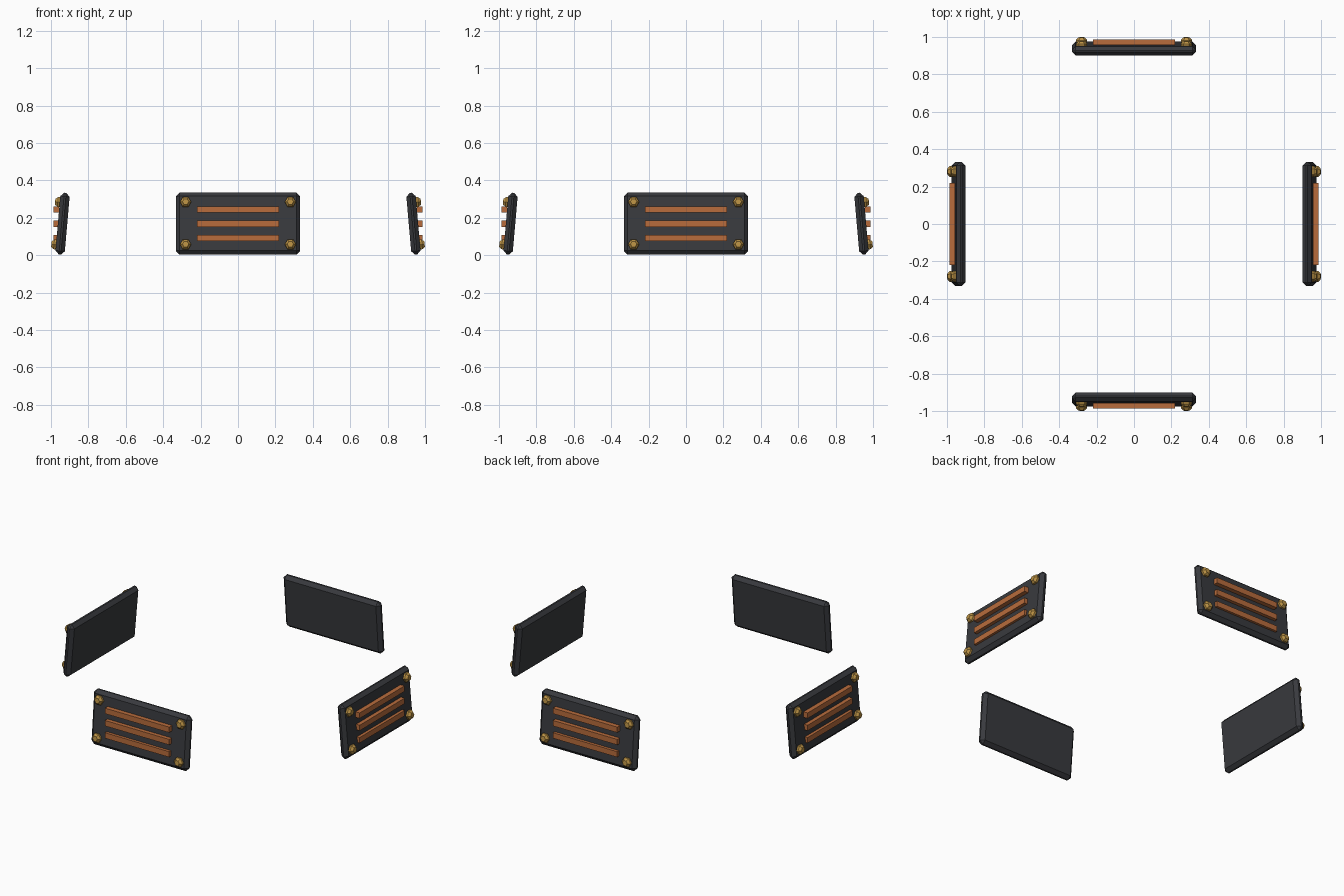
import bpy, bmesh, math
from mathutils import Matrix, Vector

if "Cube" in bpy.data.objects:
    bpy.data.objects.remove(bpy.data.objects["Cube"])


def material(name, rgb):
    m = bpy.data.materials.new(name)
    m.diffuse_color = (*rgb, 1)
    m.use_nodes = True
    m.node_tree.nodes["Principled BSDF"].inputs["Base Color"].default_value = m.diffuse_color
    return m


DARK = material("dark_metal", (0.04, 0.042, 0.048))
COPPER = material("copper", (0.48, 0.15, 0.045))
BRASS = material("brass", (0.50, 0.29, 0.06))

CENTRE = Vector((0, -0.938, 0.168))
TILT = Matrix.Translation(CENTRE) @ Matrix.Rotation(math.radians(-5), 4, 'X')


def add(name, bm, mat, matrix):
    bmesh.ops.recalc_face_normals(bm, faces=bm.faces)
    me = bpy.data.meshes.new(name)
    bm.to_mesh(me)
    bm.free()
    me.materials.append(mat)
    ob = bpy.data.objects.new(name, me)
    ob.matrix_world = matrix
    bpy.context.collection.objects.link(ob)


def box(size, bevel=0):
    bm = bmesh.new()
    bmesh.ops.create_cube(bm, size=1)
    bmesh.ops.scale(bm, vec=size, verts=bm.verts)
    if bevel:
        bmesh.ops.bevel(bm, geom=bm.edges[:], offset=bevel, segments=1,
                        profile=0.5, affect='EDGES')
    return bm


def bolt():
    # hexagonal shank with a tapered head, pointing along -y
    bm = bmesh.new()
    rings = []
    for r, d in ((0.03, -0.005), (0.03, 0.011), (0.017, 0.025)):
        rings.append([bm.verts.new((r * math.cos(i * math.pi / 3), -d,
                                    r * math.sin(i * math.pi / 3))) for i in range(6)])
    for a, b in zip(rings, rings[1:]):
        for i in range(6):
            j = (i + 1) % 6
            bm.faces.new((a[i], a[j], b[j], b[i]))
    bm.faces.new(rings[0])
    bm.faces.new(rings[-1])
    return bm


for k, side in enumerate(("front", "right", "back", "left")):
    turn = Matrix.Rotation(k * math.pi / 2, 4, 'Z')
    # leaning plate with chamfered edges
    add(f"{side}_plate", box((0.664, 0.05, 0.332), 0.02), DARK, turn @ TILT)
    # three upright bars
    for i in (-1, 0, 1):
        pos = Matrix.Translation((0, -0.972, 0.168 + 0.076 * i))
        add(f"{side}_bar_{i + 2}", box((0.44, 0.028, 0.034)), COPPER, turn @ pos)
    # corner bolts
    for x in (-0.28, 0.28):
        for z in (-0.114, 0.114):
            pos = Matrix.Translation((x, -0.025, z))
            add(f"{side}_bolt", bolt(), BRASS, turn @ TILT @ pos)
